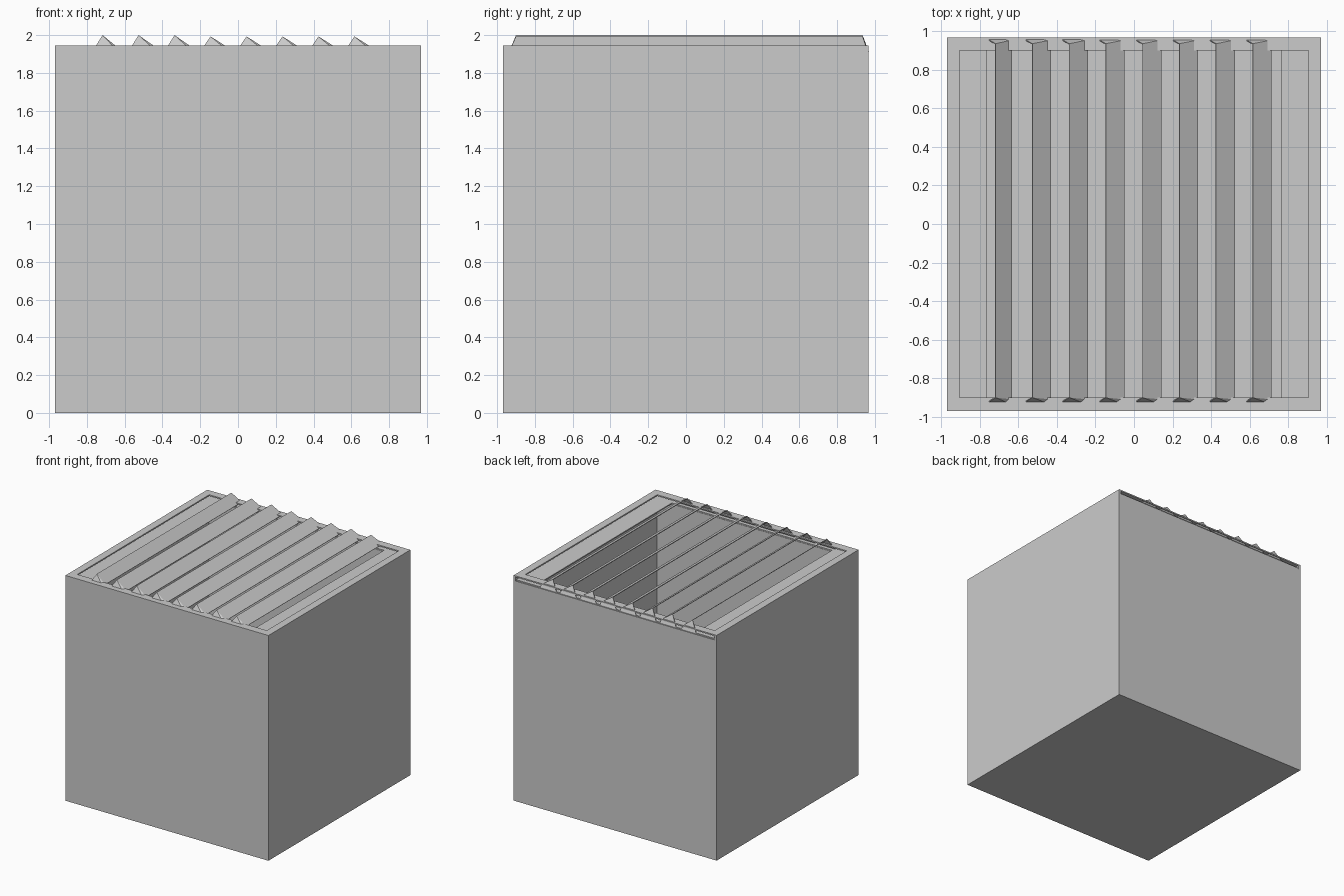
import bpy, bmesh

if "Cube" in bpy.data.objects:
    bpy.data.objects.remove(bpy.data.objects["Cube"])


def box(name, x0, x1, y0, y1, z0, z1):
    bpy.ops.mesh.primitive_cube_add(size=1, location=((x0 + x1) / 2, (y0 + y1) / 2, (z0 + z1) / 2))
    ob = bpy.context.object
    ob.name = name
    ob.scale = (x1 - x0, y1 - y0, z1 - z0)
    bpy.ops.object.transform_apply(location=False, rotation=False, scale=True)
    return ob


def cut(target, cutter):
    m = target.modifiers.new("cut_" + cutter.name, 'BOOLEAN')
    m.operation = 'DIFFERENCE'
    m.solver = 'EXACT'
    m.object = cutter
    cutter.hide_render = True
    cutter.hide_set(True)


# open crate with a thin groove for the sliding lid, open at the back
crate = box("crate", -0.97, 0.97, -0.97, 0.967, 0, 1.945)
cut(crate, box("cavity_cutter", -0.905, 0.905, -0.9, 0.9, 0.07, 2.1))
cut(crate, box("groove_cutter", -0.95, 0.95, -0.945, 1.1, 1.9, 1.934))

# sliding lid frame
lid = box("lid_frame", -0.948, 0.948, -0.943, 0.964, 1.902, 1.912)
cut(lid, box("lid_opening_cutter", -0.765, 0.765, -0.9, 0.9, 1.8, 2.1))


# louvre: thin sloping blade with a folded triangular flap at each end
def louvre(i, x, width, top):
    low = 1.912
    bm = bmesh.new()
    v = lambda *p: bm.verts.new(p)
    ridge_f, ridge_b = v(x, -0.9, top), v(x, 0.935, top)
    foot_f, foot_b = v(x + width, -0.91, 1.932), v(x + width, 0.955, 1.932)
    base_f, base_b = v(x - 0.055, -0.937, low), v(x - 0.055, 0.968, low)
    toe_f, toe_b = v(x + width, -0.937, low), v(x + width, 0.968, low)
    bm.faces.new((ridge_f, foot_f, foot_b, ridge_b))
    for r, f, t, b in ((ridge_f, foot_f, toe_f, base_f), (ridge_b, foot_b, toe_b, base_b)):
        bm.faces.new((r, b, t))
        bm.faces.new((r, t, f))
    bmesh.ops.recalc_face_normals(bm, faces=bm.faces)
    me = bpy.data.meshes.new("louvre")
    bm.to_mesh(me)
    bm.free()
    ob = bpy.data.objects.new(f"louvre_{i + 1}", me)
    bpy.context.collection.objects.link(ob)
    m = ob.modifiers.new("thickness", 'SOLIDIFY')
    m.thickness = 0.006
    m.offset = -1


for i in range(8):
    width = 0.083 if i == 0 else 0.097
    louvre(i, -0.717 + 0.1905 * i, width, 2.0 if i < 3 else 1.993)
